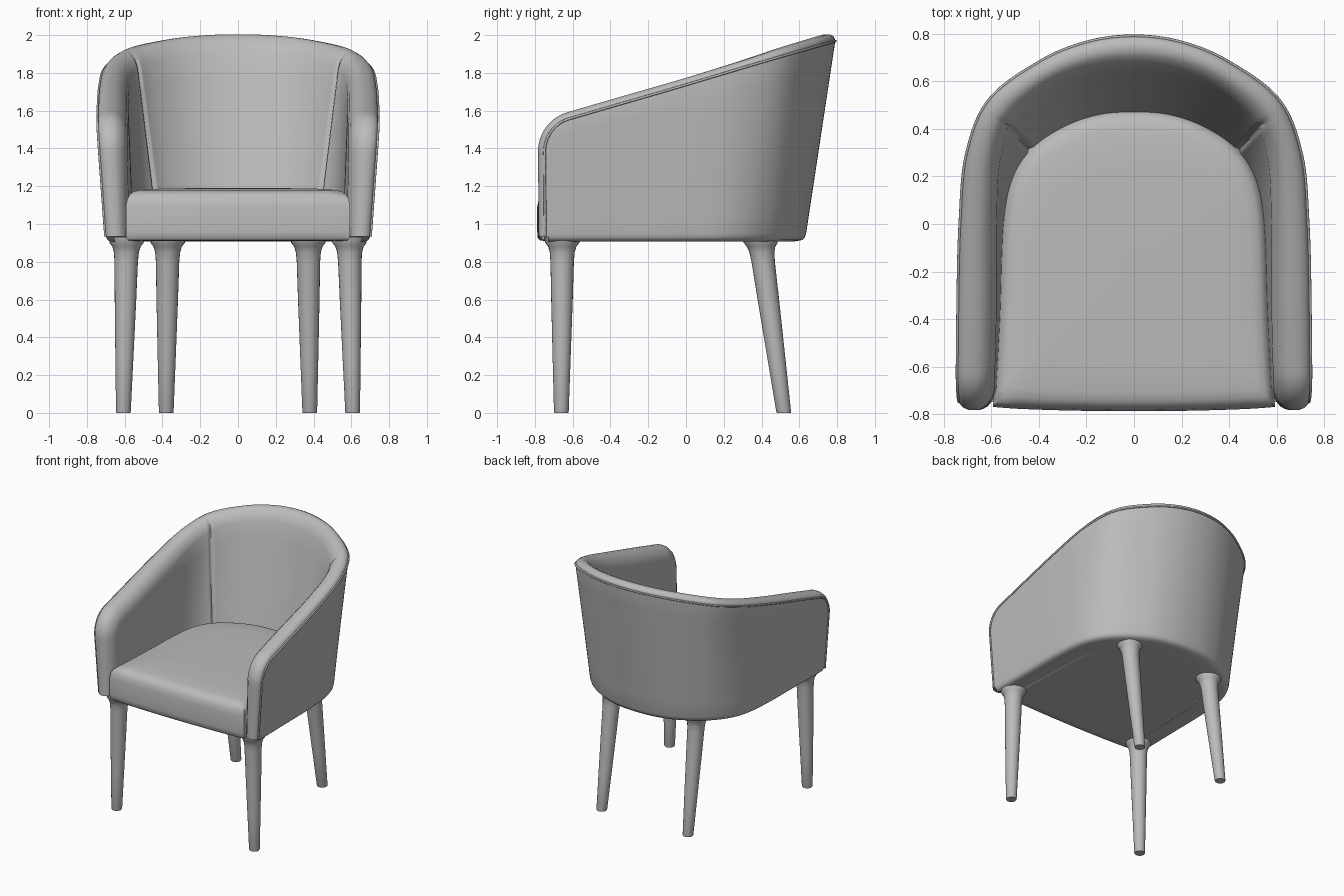
import bpy, bmesh, math
from mathutils import Vector

if "Cube" in bpy.data.objects:
    bpy.data.objects.remove(bpy.data.objects["Cube"])

fabric = bpy.data.materials.new("grey_fabric")
fabric.diffuse_color = (0.5, 0.5, 0.5, 1)
fabric.use_nodes = True
fabric.node_tree.nodes["Principled BSDF"].inputs["Base Color"].default_value = fabric.diffuse_color


def finish(obj, angle=50):
    """Assign the material and smooth the object."""
    obj.data.materials.append(fabric)
    bpy.ops.object.select_all(action='DESELECT')
    obj.select_set(True)
    bpy.context.view_layer.objects.active = obj
    bpy.ops.object.shade_smooth_by_angle(angle=math.radians(angle))
    return obj


def skin(name, rings, closed_caps=(True, True)):
    """Bridge closed rings of equal length into a mesh object."""
    bm = bmesh.new()
    vs = [[bm.verts.new(p) for p in r] for r in rings]
    n = len(rings[0])
    for a, b in zip(vs, vs[1:]):
        for j in range(n):
            k = (j + 1) % n
            bm.faces.new((a[j], a[k], b[k], b[j]))
    if closed_caps[0]:
        bm.faces.new(vs[0])
    if closed_caps[1]:
        bm.faces.new(vs[-1])
    bmesh.ops.recalc_face_normals(bm, faces=bm.faces)
    me = bpy.data.meshes.new(name)
    bm.to_mesh(me)
    bm.free()
    obj = bpy.data.objects.new(name, me)
    bpy.context.collection.objects.link(obj)
    return obj


def spline(pts, u):
    """Smooth half outline from the front (u=0) to the back centre (u=7)."""
    ext = [(2 * pts[0][0] - pts[1][0], 2 * pts[0][1] - pts[1][1])] + pts
    ext.append((-pts[-2][0], pts[-2][1]))
    i = min(max(int(u), 0), 6)
    t = u - i
    a, b, c, d = (Vector(p) for p in ext[i:i + 4])
    return 0.5 * (2 * b + (c - a) * t + (2 * a - 5 * b + 4 * c - d) * t * t
                  + (3 * b - a - 3 * c + d) * t ** 3)


# Half outlines of the shell walls
OUT_TOP = [(.78, -.79), (.765, -.4), (.745, 0), (.715, .3), (.62, .53), (.40, .69), (.2, .77), (0, .795)]
OUT_LOW = [(.70, -.78), (.697, -.4), (.69, 0), (.65, .25), (.53, .43), (.34, .56), (.17, .615), (0, .63)]
IN_TOP = [(.60, -.79), (.595, -.4), (.595, 0), (.585, .28), (.53, .45), (.37, .585), (.19, .655), (0, .675)]
IN_LOW = [(.585, -.78), (.565, -.4), (.55, 0), (.51, .2), (.42, .33), (.28, .42), (.14, .465), (0, .475)]
SEAM_U = 3.85
STEP = 0.39   # plan distance per unit of u along the arms


def wall(u, z, w):
    """Point in the shell: w=0 outer face, w=1 inner face."""
    u = min(max(u, 0), 7)
    o = spline(OUT_LOW, u).lerp(spline(OUT_TOP, u), (z - .91) / 1.09)
    i = spline(IN_LOW, u).lerp(spline(IN_TOP, u), (z - 1.15) / .85)
    w -= .12 * max(0, w - .6) / .4 * math.exp(-((u - SEAM_U) / .06) ** 2)
    p = o.lerp(i, w)
    return Vector((p.x, p.y, z))


# Rim path in (u, z) with normals: front edge, rounded corner, slope, back
R, ZC = .22, 1.38
rim = [(0, .935 + (ZC - .935) * k / 8, -1, 0) for k in range(8)]
for k in range(13):
    th = math.radians(180 - 73.8 * k / 12)
    rim.append(((R + R * math.cos(th)) / STEP, ZC + R * math.sin(th), math.cos(th), math.sin(th)))
front_n = len(rim) - 1
u_start = rim[-1][0]
for k in range(1, 101):
    u = u_start + (7 - u_start) * k / 100
    lean = -.28 * min(1, max(0, (5 - u) / 2))
    rim.append((u, 1.6 + .29 * (spline(OUT_TOP, u).y + .6), lean, math.sqrt(1 - lean * lean)))

# Rim cross-section: (across the thickness, inset from the rim)
BAND = [(0, .05), (.03, .025), (.12, .01), (.3, 0), (.55, 0), (.72, .012), (.86, .035), (.95, .06), (1, .09)]


def rim_uz(st, a):
    u, z, nu, nz = st
    return u - nu * a / STEP, z - nz * a


rings, welt = [], []
ROWS = 8
for i, st in enumerate(rim):
    def foot(first):
        if i <= front_n:
            return first + (u_start + .15 - first) * i / front_n
        return st[0] + .15 * (7 - st[0]) / (7 - u_start)
    ring = []
    fo, fi = foot(.13), foot(.24)
    # rounded bottom edge, outer face, rim, inner face
    ring += [wall(fo, .908, .25), wall(fo, .915, .08), wall(fo, .93, .02)]
    top = rim_uz(st, BAND[0][1])
    for r in range(ROWS):
        t = r / ROWS
        ring.append(wall(fo + (top[0] - fo) * t, .95 + (top[1] - .95) * t, 0))
    ring += [wall(*rim_uz(st, a), w) for w, a in BAND]
    top = rim_uz(st, BAND[-1][1])
    for r in range(1, ROWS + 1):
        t = r / ROWS
        ring.append(wall(top[0] + (fi - top[0]) * t, top[1] + (.91 - top[1]) * t, 1))
    rings.append(ring)
    welt.append(wall(*rim_uz(st, .036), -.005))

shell = skin("upholstered_shell", rings, (True, False))
m = shell.modifiers.new("mirror", 'MIRROR')
m.use_clip = True
finish(shell, 60)

# Piping along the outer edge of the rim
path = welt + [Vector((-p.x, p.y, p.z)) for p in reversed(welt[:-1])]
cu = bpy.data.curves.new("piping", 'CURVE')
cu.dimensions = '3D'
cu.bevel_depth = .007
cu.bevel_resolution = 1
sp = cu.splines.new('POLY')
sp.points.add(len(path) - 1)
for q, p in zip(sp.points, path):
    q.co = (*p, 1)
piping = bpy.data.objects.new("piping", cu)
bpy.context.collection.objects.link(piping)
cu.materials.append(fabric)

# Seat cushion: scaled rings of the inner outline with a bowed front
half = [spline(IN_LOW, 7 * k / 42) * 1.015 for k in range(43)]
plan = [(p.x, max(p.y, -.77)) for p in half]
plan += [(-x, y) for x, y in reversed(plan[:-1])]
plan += [(-.58 + 1.16 * k / 16, -.77 - .018 * math.sin(math.pi * k / 16) ** .6) for k in range(1, 16)]
CY = -.15
levels = [(.05, 1.19), (.4, 1.19), (.7, 1.187), (.87, 1.18), (.93, 1.172), (.965, 1.157), (.988, 1.13),
          (1, 1.09), (1, .96), (.995, .925), (.975, .912), (.9, .91)]
seat = skin("seat_cushion", [[(x * s, CY + (y - CY) * s, z) for x, y in plan] for s, z in levels])
finish(seat, 60)

# Tapered legs with a flared collar: (height, radius)
LEG = [(0, .037), (.006, .039), (.3, .048), (.6, .057), (.8, .062), (.85, .066), (.88, .075), (.9, .09), (.93, .095)]


def leg(name, bottom, top):
    rs = []
    for z, r in LEG:
        c = Vector(bottom).lerp(Vector(top), z / .9)
        rs.append([(c.x + r * math.cos(a), c.y + r * math.sin(a), z)
                   for a in (2 * math.pi * k / 24 for k in range(24))])
    finish(skin(name, rs))


for side, sx in (("right", 1), ("left", -1)):
    leg("front_leg_" + side, (sx * .607, -.66), (sx * .59, -.655))
    leg("back_leg_" + side, (sx * .38, .518), (sx * .372, .395))
